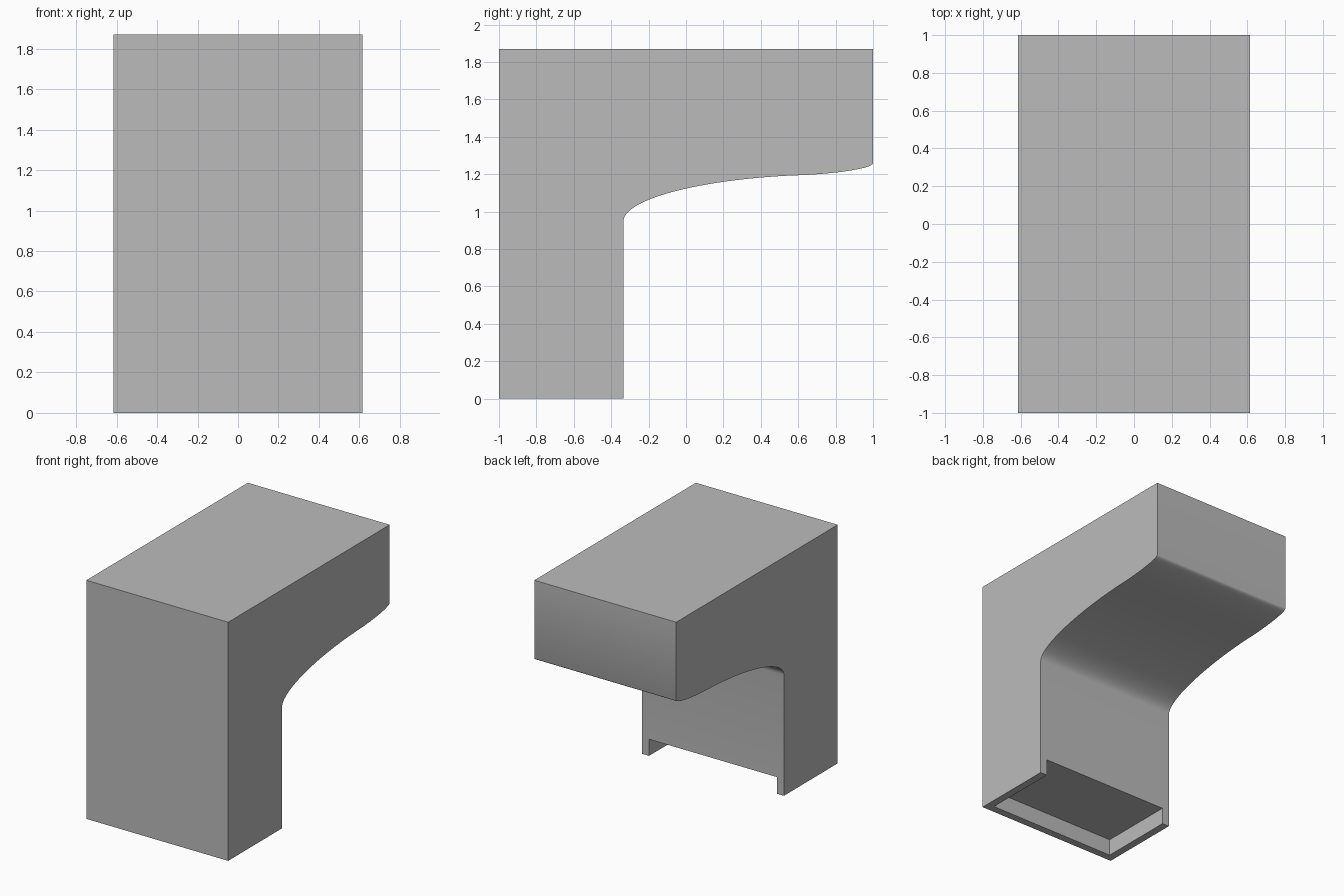
import bpy
import bmesh
import math
from mathutils import Vector
from mathutils.geometry import interpolate_bezier

cube = bpy.data.objects.get("Cube")
if cube:
    bpy.data.objects.remove(cube, do_unlink=True)

HALF_W, HEIGHT = 0.615, 1.87
FRONT, BACK, LEG_BACK = -1.0, 1.0, -0.335
WALL, RECESS = 0.06, 0.13

grey = bpy.data.materials.new("plain_grey")
grey.use_nodes = True
grey.diffuse_color = (0.5, 0.5, 0.5, 1)
grey.node_tree.nodes["Principled BSDF"].inputs["Base Color"].default_value = (0.5, 0.5, 0.5, 1)


def prism(name, profile, half_width):
    """Extrude a side profile of (y, z) points across x."""
    bm = bmesh.new()
    face = bm.faces.new([bm.verts.new((-half_width, y, z)) for y, z in profile])
    side = bmesh.ops.extrude_face_region(bm, geom=[face])["geom"]
    moved = [v for v in side if isinstance(v, bmesh.types.BMVert)]
    bmesh.ops.translate(bm, verts=moved, vec=(2 * half_width, 0, 0))
    bmesh.ops.recalc_face_normals(bm, faces=bm.faces)
    mesh = bpy.data.meshes.new(name)
    bm.to_mesh(mesh)
    bm.free()
    mesh.materials.append(grey)
    obj = bpy.data.objects.new(name, mesh)
    bpy.context.collection.objects.link(obj)
    return obj


def bezier(points, steps):
    return [tuple(p) for p in interpolate_bezier(*[Vector(p) for p in points], steps)]


# Body: upright leg with an overhang whose underside is an S-curve
hollow = bezier([(LEG_BACK, 0.945), (LEG_BACK, 1.08), (0.15, 1.18), (0.62, 1.195)], 28)
lip = bezier([(0.62, 1.195), (0.75, 1.2), (1.0, 1.225), (BACK, 1.26)], 16)
outline = [(FRONT, 0), (LEG_BACK, 0)] + hollow + lip[1:] + [(BACK, HEIGHT), (FRONT, HEIGHT)]
body = prism("body", outline, HALF_W)

# Recess under the leg, open at the back
y0, y1 = FRONT + WALL, LEG_BACK + 0.1
cutter = prism("recess_cutter", [(y0, -0.1), (y1, -0.1), (y1, RECESS), (y0, RECESS)], HALF_W - WALL)
cutter.hide_render = True

bpy.ops.object.select_all(action='DESELECT')
body.select_set(True)
bpy.context.view_layer.objects.active = body
cut = body.modifiers.new("recess", 'BOOLEAN')
cut.operation = 'DIFFERENCE'
cut.solver = 'EXACT'
cut.object = cutter
bpy.ops.object.modifier_apply(modifier=cut.name)
bpy.data.objects.remove(cutter, do_unlink=True)

bpy.ops.object.shade_smooth_by_angle(angle=math.radians(30))
